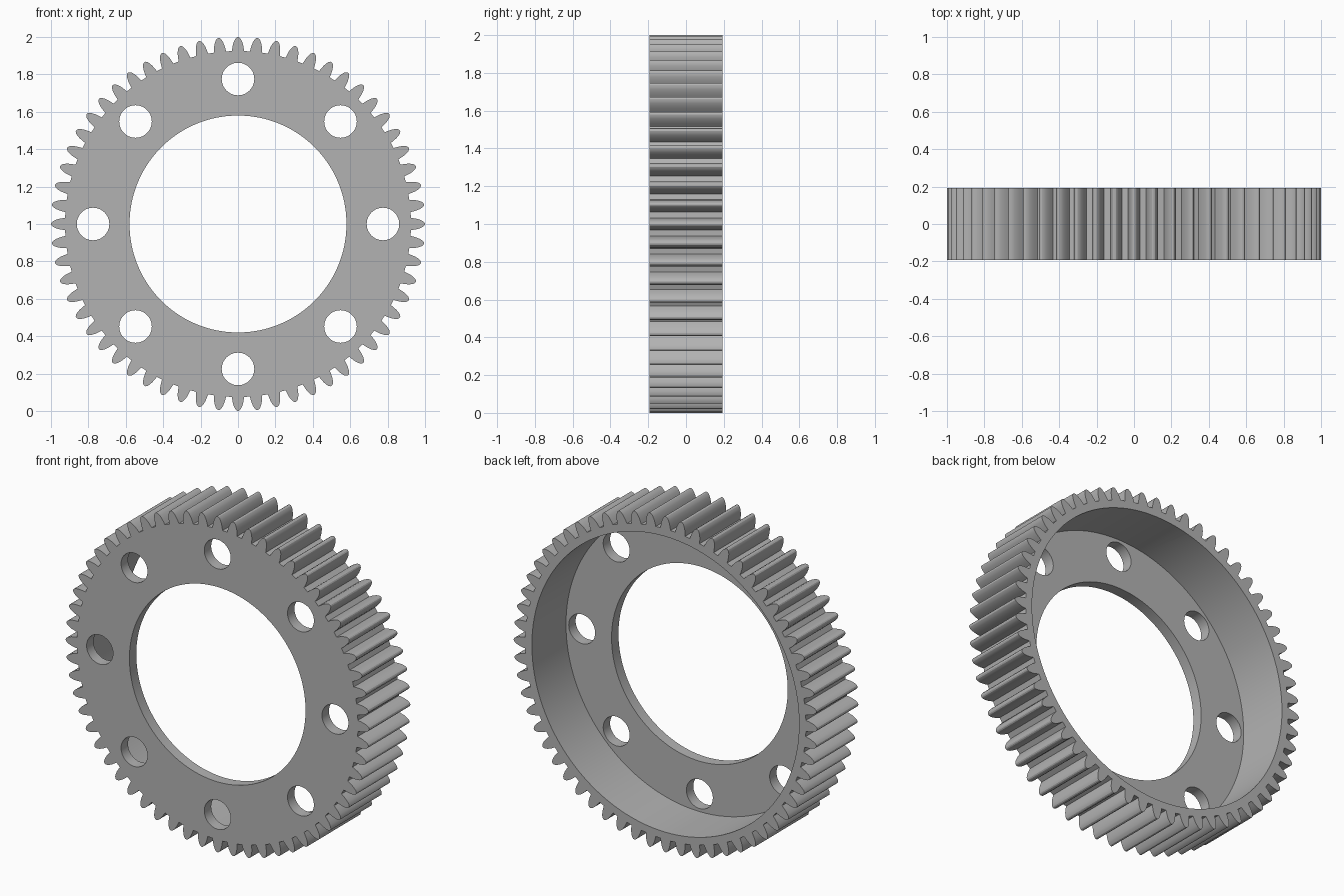
import bpy, bmesh, math
from math import pi, sin, cos
from mathutils import Matrix

if "Cube" in bpy.data.objects:
    bpy.data.objects.remove(bpy.data.objects["Cube"], do_unlink=True)

TEETH = 60
HALF_DEPTH = 0.193
WEB = 0.065
BORE, RIM_INNER = 0.58, 0.88
HOLE, HOLE_CIRCLE = 0.087, 0.775

# Half of one tooth: (radius, half width) from root to tip
FLANK = [(0.925, 0.033), (0.945, 0.030), (0.962, 0.0265),
         (0.978, 0.021), (0.99, 0.015), (0.998, 0.007)]

steel = bpy.data.materials.new("steel grey")
steel.use_nodes = True
colour = (0.45, 0.45, 0.45, 1)
steel.diffuse_color = colour
steel.node_tree.nodes["Principled BSDF"].inputs["Base Color"].default_value = colour


def prism(name, outline, y0, y1):
    """Extrude an x-z outline from y0 to y1."""
    bm = bmesh.new()
    face = bm.faces.new([bm.verts.new((x, y0, z)) for x, z in outline])
    ext = bmesh.ops.extrude_face_region(bm, geom=[face])
    moved = [v for v in ext["geom"] if isinstance(v, bmesh.types.BMVert)]
    bmesh.ops.translate(bm, verts=moved, vec=(0, y1 - y0, 0))
    bmesh.ops.recalc_face_normals(bm, faces=bm.faces)
    mesh = bpy.data.meshes.new(name)
    bm.to_mesh(mesh)
    bm.free()
    obj = bpy.data.objects.new(name, mesh)
    bpy.context.collection.objects.link(obj)
    return obj


def circle(radius, count, cx=0, cz=1):
    return [(cx + radius * cos(2 * pi * i / count), cz + radius * sin(2 * pi * i / count))
            for i in range(count)]


# Toothed blank
tooth = [(r, -w) for r, w in FLANK] + [(1.0, 0)] + [(r, w) for r, w in reversed(FLANK)]
outline = []
for i in range(TEETH):
    turn = Matrix.Rotation(2 * pi * i / TEETH, 2)
    for r, w in tooth:
        angle = 2 * pi * i / TEETH + w / r
        outline.append((r * cos(angle), 1 + r * sin(angle)))
gear = prism("ring_gear", outline, -HALF_DEPTH, HALF_DEPTH)
gear.data.materials.append(steel)

# Cutters: centre bore, rear recess and bolt holes
cutters = [prism("bore_cutter", circle(BORE, 128), -1, 1),
           prism("recess_cutter", circle(RIM_INNER, 128), WEB - HALF_DEPTH, 1)]
for i in range(8):
    a = i * pi / 4
    hole = circle(HOLE, 48, HOLE_CIRCLE * cos(a), 1 + HOLE_CIRCLE * sin(a))
    cutters.append(prism("bolt_hole_cutter", hole, -1, 1))

bpy.ops.object.select_all(action="DESELECT")
bpy.context.view_layer.objects.active = gear
gear.select_set(True)
for cutter in cutters:
    cutter.hide_render = True
    mod = gear.modifiers.new("cut", "BOOLEAN")
    mod.operation = "DIFFERENCE"
    mod.solver = "EXACT"
    mod.object = cutter
    bpy.ops.object.modifier_apply(modifier=mod.name)
    bpy.data.objects.remove(cutter, do_unlink=True)

bpy.ops.object.shade_smooth_by_angle(angle=math.radians(25))
